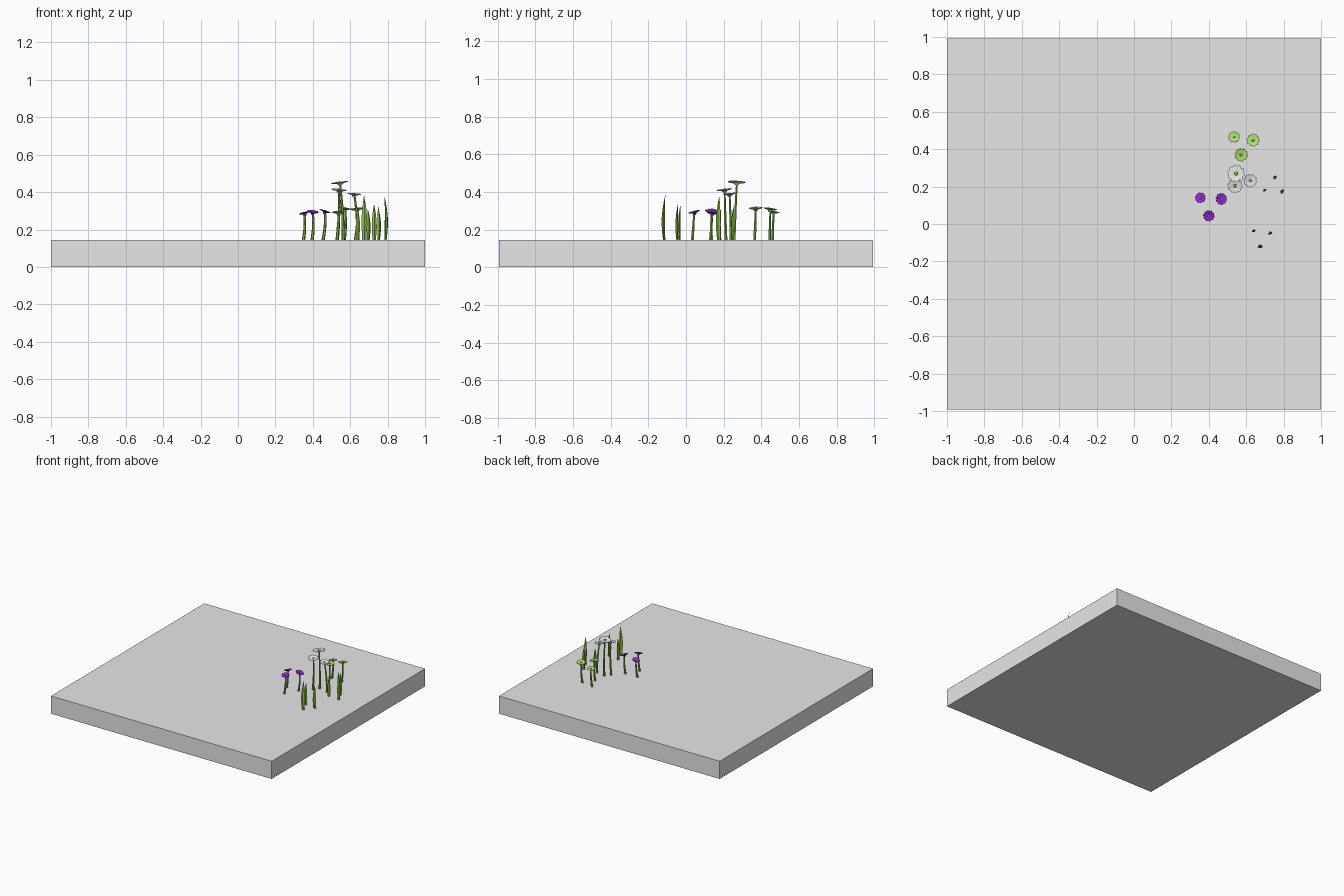
import bpy, bmesh, math
from mathutils import Vector

if "Cube" in bpy.data.objects:
    bpy.data.objects.remove(bpy.data.objects["Cube"])

TOP = 0.145  # height of the slab surface


def material(name, rgb):
    m = bpy.data.materials.new(name)
    m.diffuse_color = (*rgb, 1)
    m.use_nodes = True
    m.node_tree.nodes["Principled BSDF"].inputs["Base Color"].default_value = m.diffuse_color
    return m


GREY = material("slab grey", (0.8, 0.8, 0.8))
WHITE = material("petal white", (0.8, 0.8, 0.8))
LIME = material("petal light green", (0.43, 0.74, 0.18))
PURPLE = material("petal purple", (0.30, 0.02, 0.70))
STEM = material("stem green", (0.24, 0.48, 0.07))
BLADE = material("blade green", (0.26, 0.50, 0.06))


def finish(bm, name, mats):
    bmesh.ops.recalc_face_normals(bm, faces=bm.faces)
    me = bpy.data.meshes.new(name)
    bm.to_mesh(me)
    bm.free()
    for m in mats:
        me.materials.append(m)
    ob = bpy.data.objects.new(name, me)
    bpy.context.collection.objects.link(ob)
    return ob


def loft(bm, rings, mat=0):
    """Skin a list of point rings and cap both ends."""
    vr = [[bm.verts.new(p) for p in r] for r in rings]
    faces = [bm.faces.new(vr[0]), bm.faces.new(vr[-1])]
    for a, b in zip(vr, vr[1:]):
        n = len(a)
        for i in range(n):
            faces.append(bm.faces.new((a[i], a[(i + 1) % n], b[(i + 1) % n], b[i])))
    for f in faces:
        f.material_index = mat


def flower(name, head, base, radius, tilt, petal, n=10):
    head, base = Vector(head), Vector(base)
    bm = bmesh.new()
    # curved stem, wider at the foot
    rings = []
    for k in range(6):
        t = k / 5
        c = base.lerp(head, t)
        bow = 0.005 * math.sin(math.pi * t)
        r = 0.009 - 0.004 * t
        rings.append([c + Vector((r * math.cos(a) + bow, r * math.sin(a), 0))
                      for a in [i * math.tau / 6 for i in range(6)]])
    loft(bm, rings, 1)
    # head frame tilted towards its facing direction
    up = Vector((tilt[0], tilt[1], 1)).normalized()
    u = up.orthogonal().normalized()
    v = up.cross(u)

    def ring(r, h, count, notch=0.0):
        pts = []
        for i in range(count):
            a = i * math.tau / count
            rr = r * (1 - notch) if i % 3 == 0 else r
            pts.append(head + (u * math.cos(a) + v * math.sin(a)) * rr + up * h)
        return pts
    m = n * 3
    # notched petal plate, shallow dish on a small cup
    loft(bm, [ring(0.006, -0.016, m), ring(radius * 0.35, -0.005, m),
              ring(radius, 0.001, m, 0.16), ring(radius, 0.004, m, 0.16),
              ring(radius * 0.3, 0.001, m)], 0)
    # centre button
    loft(bm, [ring(radius * 0.24, -0.001, 8), ring(radius * 0.2, 0.005, 8),
              ring(radius * 0.08, 0.007, 8)], 1)
    finish(bm, name, [petal, STEM])


def blade(name, x, y, height, width, angle, lean):
    """Pointed leaf: triangular section that swells, then tapers to a tip."""
    bm = bmesh.new()
    d = Vector((math.cos(angle), math.sin(angle), 0))
    s = Vector((-d.y, d.x, 0))
    rings = []
    for t, w in ((0, .7), (.15, .8), (.35, 1), (.55, .9), (.75, .6), (.9, .28), (1, .03)):
        c = Vector((x, y, TOP + height * t)) + s * lean * (t * t - 0.8 * t) * 2
        h = w * width / 2
        rings.append([c + d * h, c + s * h * 0.8, c - d * h, c - s * h * 0.35])
    loft(bm, rings)
    finish(bm, name, [BLADE])


# ground slab
bm = bmesh.new()
loft(bm, [[(sx, sy * 0.993, z) for sx, sy in ((-1, -1), (1, -1), (1, 1), (-1, 1))]
          for z in (0, TOP)])
finish(bm, "ground_slab", [GREY])

# flowers: head position, foot position (x, y), radius, facing tilt
SETS = (
    ("white_flower", WHITE, (
        ((0.545, 0.270, 0.450), (0.562, 0.255), 0.047, (-0.13, 0.04)),
        ((0.540, 0.205, 0.410), (0.530, 0.212), 0.040, (0.08, -0.12)),
        ((0.622, 0.232, 0.388), (0.640, 0.240), 0.036, (0.08, -0.08)))),
    ("green_flower", LIME, (
        ((0.535, 0.465, 0.292), (0.530, 0.460), 0.031, (-0.10, 0.15)),
        ((0.637, 0.448, 0.308), (0.628, 0.445), 0.035, (-0.10, 0.15)),
        ((0.573, 0.370, 0.312), (0.568, 0.365), 0.036, (0.15, -0.05)))),
    ("purple_flower", PURPLE, (
        ((0.355, 0.140, 0.287), (0.350, 0.130), 0.029, (-0.25, 0.12)),
        ((0.466, 0.134, 0.297), (0.455, 0.135), 0.032, (0.35, 0.02)),
        ((0.400, 0.044, 0.293), (0.396, 0.034), 0.031, (0.08, -0.25)))),
)
for name, mat, items in SETS:
    for i, (head, foot, r, tilt) in enumerate(items):
        flower(f"{name}_{i + 1}", head, (*foot, TOP), r, tilt, mat)

# two clumps of grass blades: x, y, height, width, angle, lean
BLADES = (
    (0.640, -0.035, 0.180, 0.024, 0.3, 0.012),
    (0.728, -0.048, 0.190, 0.028, 0.2, 0.012),
    (0.675, -0.118, 0.235, 0.032, 0.1, 0.020),
    (0.697, 0.182, 0.165, 0.024, 0.6, 0.012),
    (0.752, 0.250, 0.180, 0.026, 0.7, 0.015),
    (0.790, 0.174, 0.230, 0.030, 1.1, 0.018),
)
for i, b in enumerate(BLADES):
    blade(f"grass_blade_{i + 1}", *b)
